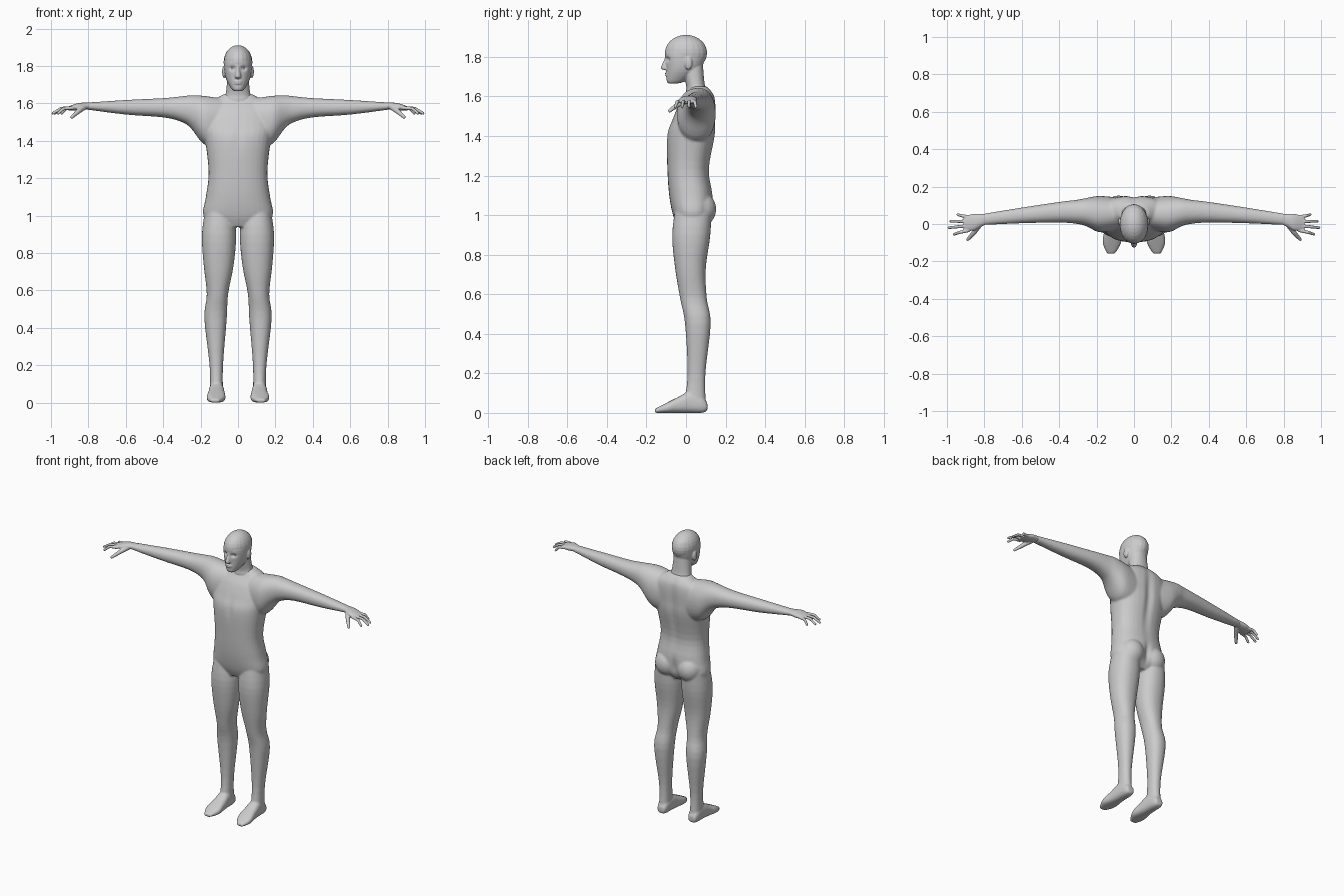
import bpy, bmesh, math
from mathutils import Vector, Matrix

if "Cube" in bpy.data.objects:
    bpy.data.objects.remove(bpy.data.objects["Cube"])

skin = bpy.data.materials.new("plain_grey")
skin.use_nodes = True
grey = (0.6, 0.6, 0.6, 1)
skin.diffuse_color = grey
skin.node_tree.nodes["Principled BSDF"].inputs["Base Color"].default_value = grey


def smooth_rows(rows, steps=4):
    """Add rounded in-between sections to a few key sections."""
    padded = [rows[0], *rows, rows[-1]]
    fine = []
    for before, start, end, after in zip(padded, rows, rows[1:], padded[3:]):
        for k in range(steps):
            t = k / steps
            section = []
            for p, a, b, n in zip(before, start, end, after):
                slope_a, slope_b = (b - p) / 2, (n - a) / 2
                ease = t * t * (3 - 2 * t)
                section.append(a + (b - a) * ease + slope_a * t * (1 - t) ** 2
                               - slope_b * t * t * (1 - t))
            fine.append(section)
    return fine + [rows[-1]]


def place(axis, along, a, b):
    """Turn a point of a section into model space."""
    if axis == "x":
        return Vector((along, a, b))
    if axis == "y":
        return Vector((a, along, b))
    return Vector((a, b, along))


def loft(bm, axis, rows, mirror=False, power=2.2, sides=32):
    """Each row: place along the axis, then low and high edge in both other axes."""
    for sign in ((1, -1) if mirror else (1,)):
        rings = []
        for along, a_low, a_high, b_low, b_high in smooth_rows(rows):
            ring = []
            for k in range(sides):
                angle = math.tau * k / sides
                c, s = math.cos(angle), math.sin(angle)
                c = math.copysign(abs(c) ** (2 / power), c)
                s = math.copysign(abs(s) ** (2 / power), s)
                point = place(axis, along,
                              (a_low + a_high + (a_high - a_low) * c) / 2,
                              (b_low + b_high + (b_high - b_low) * s) / 2)
                point.x *= sign
                ring.append(bm.verts.new(point))
            rings.append(ring)
        for low, high in zip(rings, rings[1:]):
            for k in range(sides):
                n = (k + 1) % sides
                bm.faces.new((low[k], low[n], high[n], high[k]))
        bm.faces.new(rings[0])
        bm.faces.new(rings[-1])


def column(bm, rows, power=2.2):
    """Upright centred loft; each row: height, half width, front, back."""
    loft(bm, "z", [(z, -w, w, front, back) for z, w, front, back in rows], power=power)


def ball(bm, centre, size, mirror=False):
    for sign in ((1, -1) if mirror else (1,)):
        x, y, z = centre
        matrix = Matrix.Translation((sign * x, y, z)) @ Matrix.Diagonal((*size, 1))
        bmesh.ops.create_uvsphere(bm, u_segments=20, v_segments=14, radius=1, matrix=matrix)


def finger(bm, points, thick, thin, steps=9):
    """Tapered, bent finger made of overlapping balls."""
    bones = list(zip(points, points[1:]))
    for i, (start, end) in enumerate(bones):
        for k in range(steps + 1):
            radius = thick + (thin - thick) * (i + k / steps) / len(bones)
            ball(bm, Vector(start).lerp(Vector(end), k / steps), [radius] * 3)


def finish(name, bm, voxel=0, smoothing=3, dents=()):
    """Fuse the pieces into one soft skin, then press in the dents."""
    bmesh.ops.recalc_face_normals(bm, faces=bm.faces)
    mesh = bpy.data.meshes.new(name)
    bm.to_mesh(mesh)
    bm.free()
    part = bpy.data.objects.new(name, mesh)
    bpy.context.collection.objects.link(part)
    bpy.ops.object.select_all(action="DESELECT")
    part.select_set(True)
    bpy.context.view_layer.objects.active = part
    if voxel:
        fuse = part.modifiers.new("fuse", "REMESH")
        fuse.mode = "VOXEL"
        fuse.voxel_size = voxel
        soften = part.modifiers.new("soften", "SMOOTH")
        soften.iterations = smoothing
        bpy.ops.object.modifier_apply(modifier="fuse")
        bpy.ops.object.modifier_apply(modifier="soften")
    for centre, radii, depth in dents:
        for vert in part.data.vertices:
            distance = sum(((p - c) / r) ** 2 for p, c, r in zip(vert.co, centre, radii))
            vert.co.y += depth * math.exp(-distance)
    part.data.materials.clear()
    part.data.materials.append(skin)
    bpy.ops.object.shade_smooth()


# Body: torso, arms, legs, feet and buttocks under one skin
bm = bmesh.new()
column(bm, [(.94, .12, -.04, .09), (1, .186, -.066, .13), (1.1, .172, -.085, .135),
            (1.23, .157, -.094, .117), (1.4, .175, -.096, .147), (1.48, .19, -.07, .15),
            (1.56, .18, -.035, .15), (1.61, .14, 0, .14), (1.65, .075, .02, .11)], power=2.4)
loft(bm, "x", [(.08, -.03, .14, 1.36, 1.625), (.18, -.045, .15, 1.38, 1.64),
               (.25, -.014, .14, 1.465, 1.643), (.3, 0, .13, 1.5, 1.638),
               (.4, .008, .118, 1.525, 1.628), (.6, .004, .088, 1.54, 1.618),
               (.81, -.006, .054, 1.567, 1.604)], mirror=True)
loft(bm, "z", [(1.06, .03, .17, -.05, .13), (.9, .01, .193, -.07, .123),
               (.73, .024, .183, -.055, .1), (.58, .053, .167, -.03, .105),
               (.45, .06, .18, -.005, .125), (.2, .08, .152, .008, .098),
               (.05, .08, .15, -.01, .1)], mirror=True)
loft(bm, "y", [(.108, .09, .14, .01, .05), (.08, .08, .15, 0, .085),
               (.02, .075, .155, 0, .108), (-.04, .07, .16, 0, .08),
               (-.1, .068, .168, 0, .05), (-.158, .1, .145, 0, .02)], mirror=True, power=2.6)
ball(bm, (.083, .077, 1.03), (.08, .076, .085), mirror=True)
spine = ((0, .15, 1.42), (.025, .08, .2), -.012)
cleft = ((0, .14, 1.03), (.02, .08, .06), -.015)
breastbone = ((0, -.1, 1.42), (.02, .05, .07), .005)
finish("body", bm, voxel=.0065, smoothing=6, dents=(spine, cleft, breastbone))

# Head: neck, jaw, skull, nose, lips and ears
bm = bmesh.new()
column(bm, [(1.57, .09, 0, .135), (1.62, .078, 0, .115), (1.66, .064, 0, .095),
            (1.77, .055, -.03, .085)])
column(bm, [(1.665, .02, -.088, -.045), (1.68, .037, -.098, 0), (1.74, .067, -.1, .075),
            (1.82, .075, -.104, .1), (1.87, .06, -.08, .09)])
ball(bm, (0, 0, 1.82), (.077, .107, .091))
column(bm, [(1.733, .014, -.11, -.07), (1.745, .017, -.127, -.07),
            (1.79, .009, -.109, -.07), (1.815, .014, -.104, -.07)])
for lip in (1.707, 1.717):
    ball(bm, (0, -.094, lip), (.023, .013, .0055))
ball(bm, (.074, .012, 1.768), (.011, .02, .033), mirror=True)
sockets = [((x, -.09, 1.787), (.016, .05, .012), .013) for x in (.03, -.03)]
finish("head", bm, voxel=.004, dents=sockets)

bm = bmesh.new()
ball(bm, (.03, -.074, 1.787), (.013, .012, .009), mirror=True)
finish("eyes", bm)

# Hands: wrist and palm, four fanned fingers and a lowered thumb
for name, side in (("left_hand", 1), ("right_hand", -1)):
    bm = bmesh.new()
    loft(bm, "x", [(.785, 0, .053, 1.57, 1.603), (.82, -.015, .054, 1.567, 1.604),
                   (.86, -.036, .054, 1.562, 1.6), (.91, -.032, .04, 1.563, 1.582)])
    for i, reach in enumerate((.942, .98, .99, .962)):
        root, tip = .038 - .024 * i, .05 - .035 * i
        knuckle = ((.9 + reach) / 2, (root + tip) / 2, 1.573)
        finger(bm, [(.885, root, 1.575), knuckle, (reach, tip, 1.547)], .01, .0075)
    finger(bm, [(.825, 0, 1.58), (.855, -.045, 1.556), (.888, -.082, 1.527)], .017, .009)
    for vert in bm.verts:
        vert.co.x *= side
    finish(name, bm, voxel=.0035)
